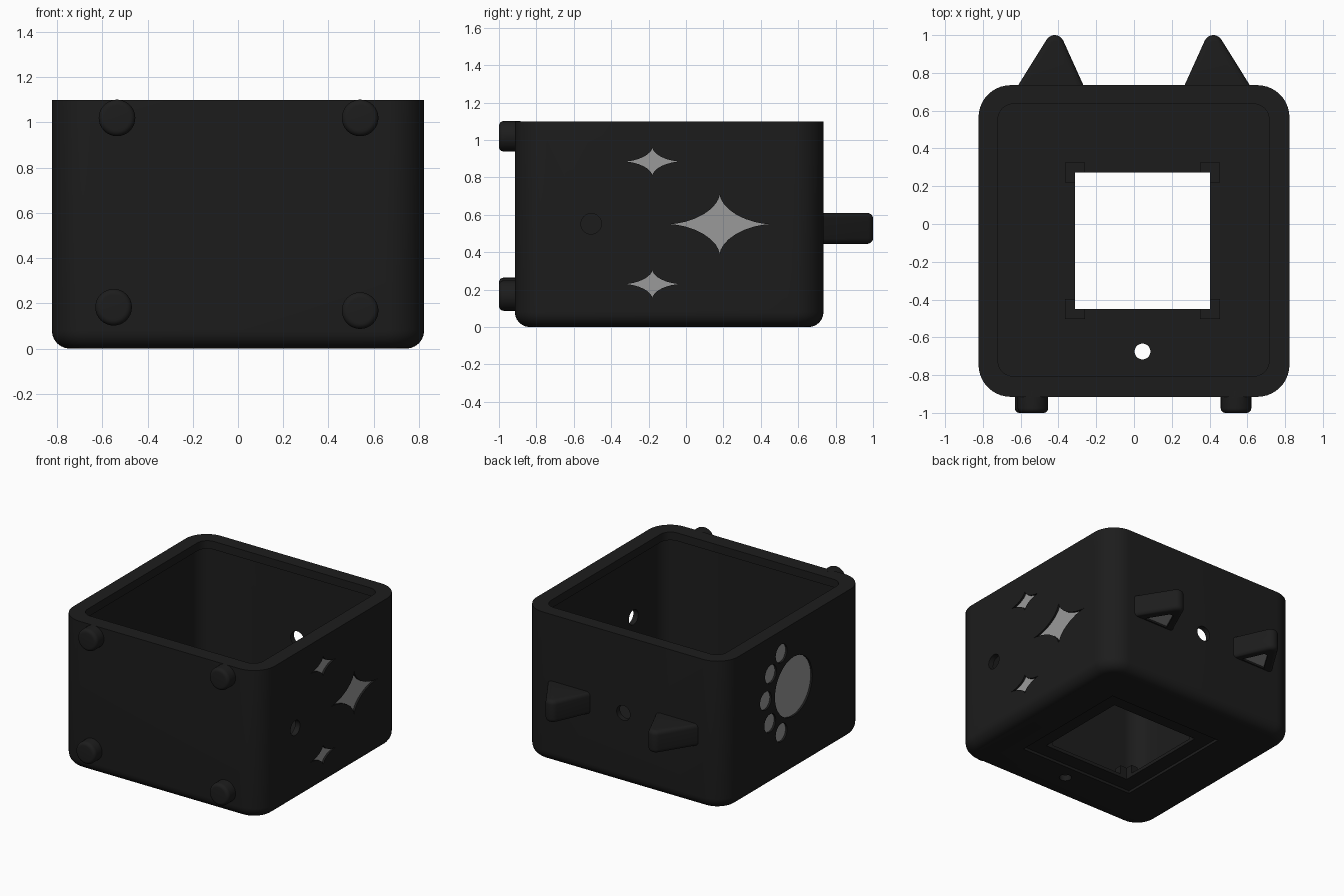
import bpy, bmesh
from math import sin, cos, pi, radians, copysign

if "Cube" in bpy.data.objects:
    bpy.data.objects.remove(bpy.data.objects["Cube"])


def material(name, v):
    m = bpy.data.materials.new(name)
    m.diffuse_color = (v, v, v, 1)
    m.use_nodes = True
    m.node_tree.nodes["Principled BSDF"].inputs["Base Color"].default_value = m.diffuse_color
    return m


BLACK = material("matte black", 0.012)
GREY = material("light grey", 0.32)


# --- outline helpers (2D points) ---
def arc(cx, cy, rx, ry, a0, a1, n):
    return [(cx + rx * cos(radians(a0 + (a1 - a0) * i / n)),
             cy + ry * sin(radians(a0 + (a1 - a0) * i / n))) for i in range(n + 1)]


def circle(cx, cy, r, n=32):
    return arc(cx, cy, r, r, 0, 360, n)[:-1]


def rect(x0, x1, y0, y1):
    return [(x0, y0), (x1, y0), (x1, y1), (x0, y1)]


def round_rect(x0, x1, y0, y1, r):
    return (arc(x1 - r, y1 - r, r, r, 0, 90, 10) + arc(x0 + r, y1 - r, r, r, 90, 180, 10)
            + arc(x0 + r, y0 + r, r, r, 180, 270, 10) + arc(x1 - r, y0 + r, r, r, 270, 360, 10))


def star(cx, cy, a, b, n=40, power=3.25):
    def f(v):
        return copysign(abs(v) ** power, v)
    return [(cx + a * f(cos(2 * pi * i / n)), cy + b * f(sin(2 * pi * i / n))) for i in range(n)]


# --- extrude an outline along an axis, optionally rounding end rims ---
def prism(name, pts, axis, lo, hi, mat=BLACK, bevel=0, ends=(), segments=6):
    place = {"X": lambda p, d: (d, p[0], p[1]),
             "Y": lambda p, d: (p[0], d, p[1]),
             "Z": lambda p, d: (p[0], p[1], d)}[axis]
    bm = bmesh.new()
    rings = [[bm.verts.new(place(p, d)) for p in pts] for d in (lo, hi)]
    n = len(pts)
    caps = [bm.faces.new(r) for r in rings]
    for i in range(n):
        j = (i + 1) % n
        bm.faces.new((rings[0][i], rings[0][j], rings[1][j], rings[1][i]))
    bmesh.ops.recalc_face_normals(bm, faces=bm.faces)
    if bevel:
        edges = [e for k in ends for e in caps[k].edges]
        bmesh.ops.bevel(bm, geom=edges, offset=bevel, segments=segments,
                        profile=0.5, affect='EDGES')
    me = bpy.data.meshes.new(name)
    bm.to_mesh(me)
    bm.free()
    me.materials.append(mat)
    ob = bpy.data.objects.new(name, me)
    bpy.context.collection.objects.link(ob)
    smooth(ob)
    return ob


def smooth(ob):
    ob.data.shade_smooth()
    ob.data.set_sharp_from_angle(angle=radians(32))


def cut(ob, cutters):
    for c in cutters:
        m = ob.modifiers.new("cut", 'BOOLEAN')
        m.operation, m.solver, m.object = 'DIFFERENCE', 'EXACT', c
    dg = bpy.context.evaluated_depsgraph_get()
    me = bpy.data.meshes.new_from_object(ob.evaluated_get(dg))
    ob.modifiers.clear()
    ob.data = me
    for c in cutters:
        bpy.data.objects.remove(c)
    smooth(ob)


W, FRONT, BACK, TOP, FLOOR, WALL, LIP = 0.823, -0.915, 0.735, 1.10, 0.045, 0.04, 1.04

# Open box with rounded corners and a rounded lower rim
body = prism("case_body", round_rect(-W, W, FRONT, BACK, 0.17), "Z", 0, TOP,
             bevel=0.08, ends=(0,))

# Decorations on the side walls
stars = [star(0.18, 0.55, 0.27, 0.16), star(-0.18, 0.885, 0.15, 0.075),
         star(-0.18, 0.23, 0.15, 0.075)]
paw = [circle(-0.08, 0.635, 0.218, 40)]
for a in (-64, -32, 2, 35, 64):
    paw.append(circle(-0.08 + 0.325 * cos(radians(a)), 0.64 + 0.325 * sin(radians(a)), 0.067, 24))

# Thin-walled cavity, narrowed by a lip around the opening
cutters = [
    prism("cavity", round_rect(-W + WALL, W - WALL, FRONT + WALL, BACK - WALL, 0.13), "Z",
          FLOOR, LIP),
    prism("lip_opening", round_rect(-0.72, 0.715, -0.805, 0.635, 0.08), "Z", 0.9, TOP + 0.2),
    prism("window", rect(-0.312, 0.403, -0.45, 0.272), "Z", -0.1, FLOOR + 0.1),
    prism("window_recess", rect(-0.425, 0.515, -0.56, 0.385), "Z", -0.1, 0.02),
    prism("floor_hole", circle(0.045, -0.675, 0.042), "Z", -0.1, FLOOR + 0.1),
    prism("side_hole", circle(-0.507, 0.552, 0.055), "X", 0.65, 0.9),
    prism("back_hole", circle(-0.003, 0.53, 0.055), "Y", 0.55, 0.8),
]
cutters += [prism("star_pocket", s, "X", W - 0.022, W + 0.1) for s in stars]
cutters += [prism("paw_pocket", p, "X", -W - 0.1, -W + 0.022) for p in paw]
cut(body, cutters)

# Grey inlays sitting in the pockets
for s in stars:
    prism("star_inlay", s, "X", W - 0.023, W - 0.014, GREY)
for p in paw:
    prism("paw_inlay", p, "X", -W + 0.014, -W + 0.023, GREY)

# Corner brackets around the window, inside the floor
for cx, sx in ((-0.312, -1), (0.403, 1)):
    for cy, sy in ((-0.45, -1), (0.272, 1)):
        o = 0.053
        shape = [(o, o), (-o, o), (-o, 0), (0, 0), (0, -o), (o, -o)]
        prism("window_bracket", [(cx + sx * u, cy + sy * v) for u, v in shape],
              "Z", FLOOR - 0.01, 0.11)

# Round feet on the front wall
for x, z in ((-0.535, 1.02), (0.54, 1.02), (-0.55, 0.183), (0.54, 0.168)):
    prism("foot", circle(x, z, 0.081), "Y", -1.0, FRONT + 0.03, bevel=0.025, ends=(0,))

# Pointed ears on the back wall with grey inner panels underneath
for s in (-1, 1):
    outline = [(0.635, 0.70)] + arc(0.42, 0.95, 0.05, 0.05, 30, 156, 10) + [(0.252, 0.70)]
    inner = [(0.53, 0.745), (0.435, 0.90), (0.405, 0.90), (0.335, 0.745)]
    flip = lambda pts: [(s * x, y) for x, y in pts]
    ear = prism("ear", flip(outline), "Z", 0.445, 0.61, bevel=0.03, ends=(0, 1), segments=5)
    cut(ear, [prism("ear_pocket", flip(inner), "Z", 0.40, 0.465)])
    prism("inner_ear", flip(inner), "Z", 0.458, 0.467, GREY)
